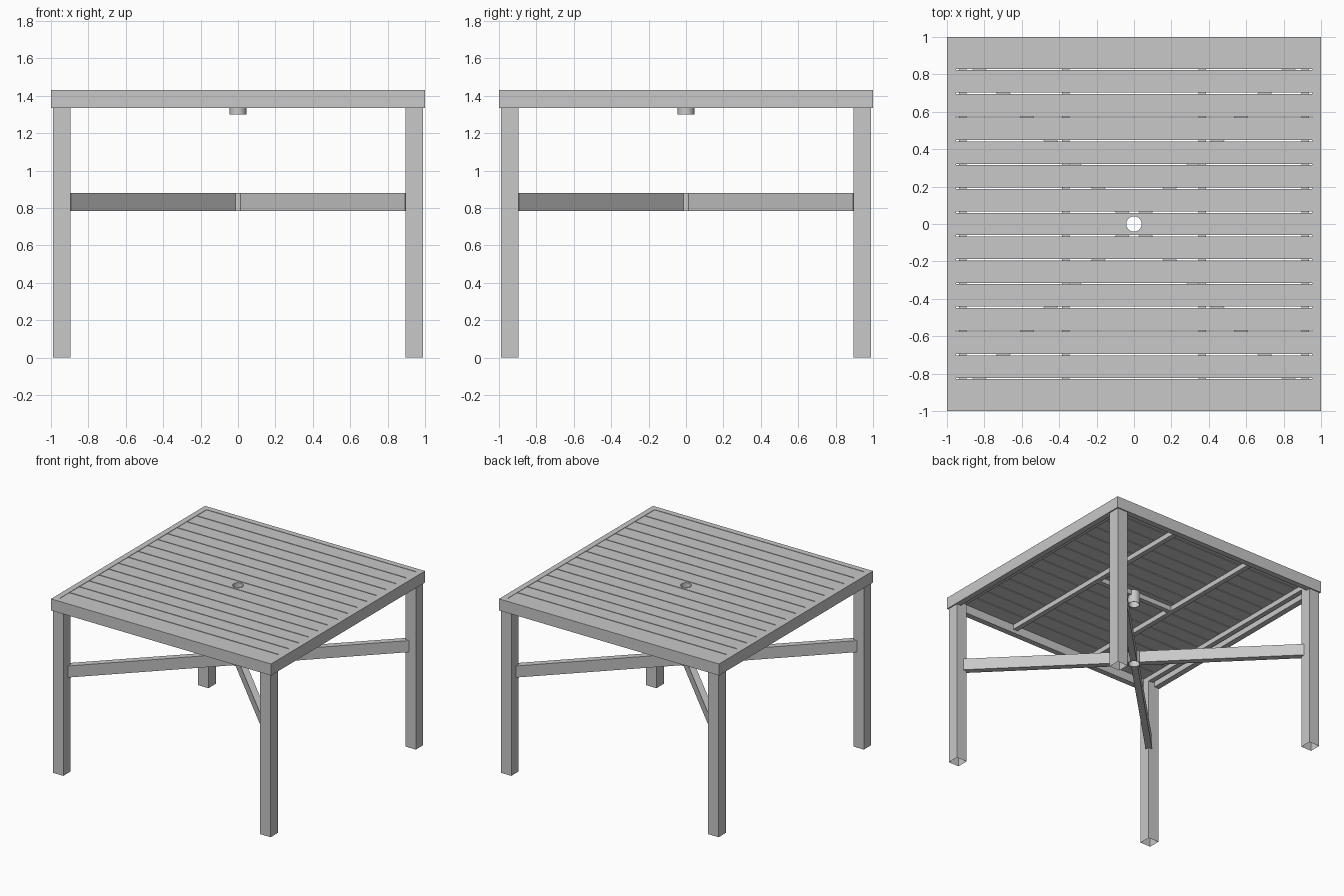
import bpy, bmesh, math
from mathutils import Matrix, Vector

if "Cube" in bpy.data.objects:
    bpy.data.objects.remove(bpy.data.objects["Cube"])

GREY = bpy.data.materials.new("light grey")
GREY.diffuse_color = (0.58, 0.58, 0.58, 1)
GREY.use_nodes = True
GREY.node_tree.nodes["Principled BSDF"].inputs["Base Color"].default_value = GREY.diffuse_color


def finish(name, bm):
    me = bpy.data.meshes.new(name)
    bmesh.ops.recalc_face_normals(bm, faces=bm.faces)
    bm.to_mesh(me)
    bm.free()
    ob = bpy.data.objects.new(name, me)
    bpy.context.collection.objects.link(ob)
    me.materials.append(GREY)
    return ob


def box(name, lo, hi, rot=0, open_bottom=False):
    """Box between two corners, turned about the z axis."""
    lo, hi = Vector(lo), Vector(hi)
    bm = bmesh.new()
    bmesh.ops.create_cube(bm, size=1)
    bmesh.ops.scale(bm, vec=hi - lo, verts=bm.verts)
    bmesh.ops.translate(bm, vec=(lo + hi) / 2, verts=bm.verts)
    bmesh.ops.rotate(bm, matrix=Matrix.Rotation(rot, 3, 'Z'), verts=bm.verts)
    bmesh.ops.recalc_face_normals(bm, faces=bm.faces)
    if open_bottom:
        down = [f for f in bm.faces if f.normal.z < -0.9]
        bmesh.ops.delete(bm, geom=down, context='FACES_ONLY')
    return finish(name, bm)


def ring(name, r_out, r_in, z0, z1, n, phase=0.0):
    """Closed ring with a rectangular section; n = 4 gives a mitred frame."""
    bm = bmesh.new()
    loops = []
    for i in range(n):
        a = phase + 2 * math.pi * i / n
        loops.append([bm.verts.new((r * math.cos(a), r * math.sin(a), z))
                      for r, z in ((r_out, z0), (r_out, z1), (r_in, z1), (r_in, z0))])
    for i in range(n):
        p, q = loops[i], loops[(i + 1) % n]
        for k in range(4):
            m = (k + 1) % 4
            bm.faces.new((p[k], q[k], q[m], p[m]))
    return finish(name, bm)


def smooth(ob):
    bpy.ops.object.select_all(action='DESELECT')
    ob.select_set(True)
    bpy.context.view_layer.objects.active = ob
    bpy.ops.object.shade_smooth_by_angle()


R2 = math.sqrt(2)
TOP, RAIL = 1.43, 1.335
INNER = 0.953
SLAT_TOP, SLAT_BOT = 1.427, 1.405

# outer table-top frame
ring("top_frame", R2, INNER * R2, RAIL, TOP, 4, math.pi / 4)

# fifteen slats with narrow gaps
COUNT, GAP = 15, 0.007
pitch = 2 * INNER / COUNT
slats = []
for i in range(COUNT):
    y = -INNER + pitch * i
    a = 0 if i == 0 else GAP / 2
    b = 0 if i == COUNT - 1 else GAP / 2
    slats.append(box(f"slat_{i + 1}", (-INNER, y + a, SLAT_BOT),
                     (INNER, y + pitch - b, SLAT_TOP)))

# parasol hole through the middle slat
bm = bmesh.new()
bmesh.ops.create_cone(bm, cap_ends=True, segments=32, radius1=0.044,
                      radius2=0.044, depth=0.3,
                      matrix=Matrix.Translation((0, 0, 1.4)))
cutter = finish("hole_cutter", bm)
cutter.hide_render = True
mid = slats[COUNT // 2]
mod = mid.modifiers.new("hole", 'BOOLEAN')
mod.operation = 'DIFFERENCE'
mod.object = cutter
bpy.context.view_layer.objects.active = mid
bpy.ops.object.modifier_apply(modifier="hole")
bpy.data.objects.remove(cutter)

# parasol sleeve under the top and ring in the stretcher crossing
smooth(ring("parasol_sleeve", 0.045, 0.041, 1.30, 1.429, 32))
smooth(ring("stretcher_ring", 0.05, 0.043, 0.785, 0.88, 32))

# battens under the slats, and short ones holding the sleeve
for i, x in enumerate((-0.915, -0.365, 0.365, 0.915)):
    box(f"batten_{i + 1}", (x - 0.02, -INNER, 1.365), (x + 0.02, INNER, SLAT_BOT))
for side, x0, x1 in (("left", -0.345, -0.043), ("right", 0.043, 0.345)):
    box(f"sleeve_batten_{side}", (x0, -0.02, 1.365), (x1, 0.02, SLAT_BOT))

# hollow legs and diagonal stretchers
for i, (sx, sy) in enumerate(((1, 1), (-1, 1), (-1, -1), (1, -1))):
    cx, cy, h = sx * 0.9425, sy * 0.9425, 0.0475
    box(f"leg_{i + 1}", (cx - h, cy - h, 0), (cx + h, cy + h, SLAT_BOT),
        open_bottom=True)
    box(f"stretcher_{i + 1}", (0.045, -0.025, 0.785), (1.288, 0.025, 0.88),
        rot=math.pi / 4 + i * math.pi / 2)
